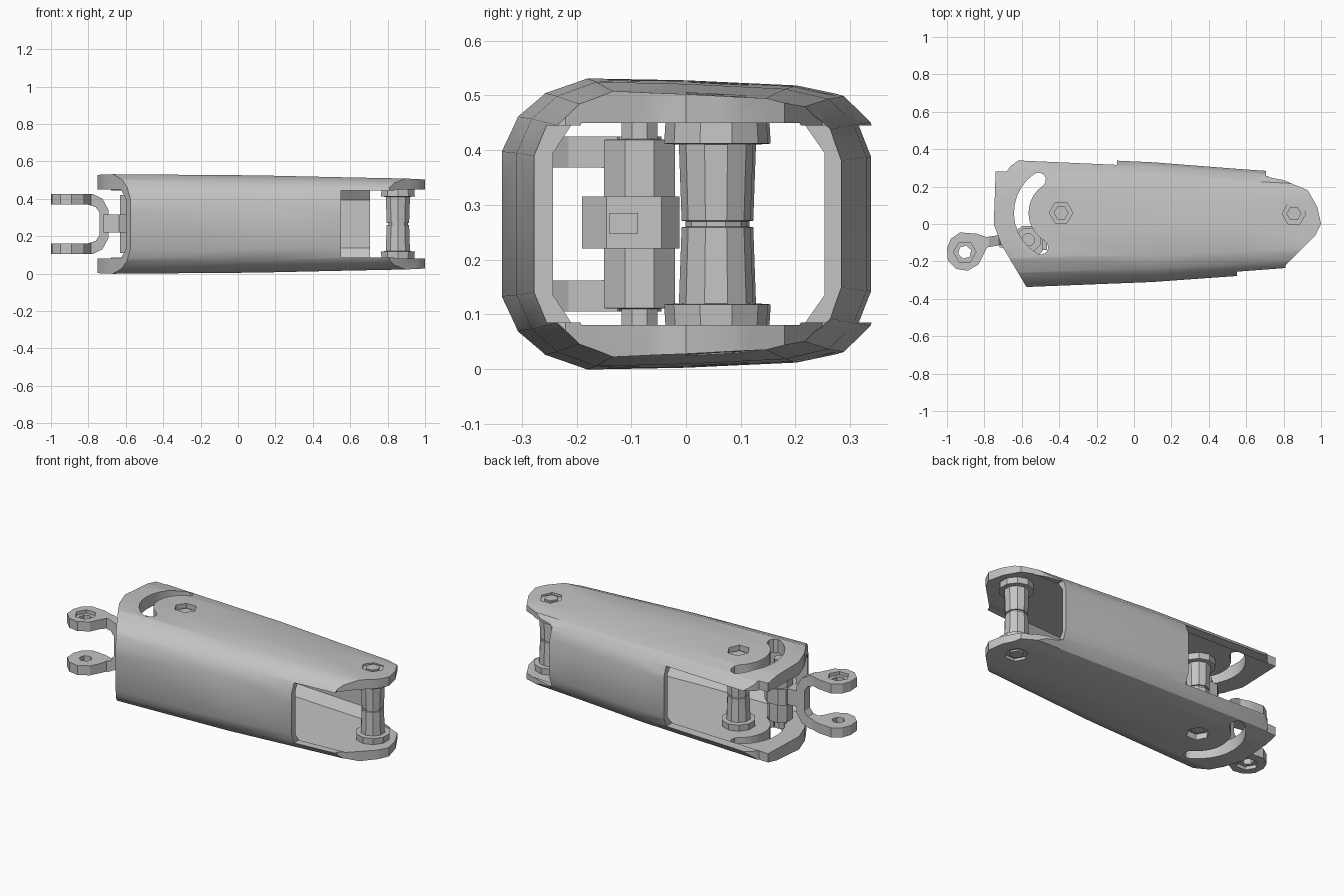
import bpy, bmesh, math

cube = bpy.data.objects.get("Cube")
if cube:
    bpy.data.objects.remove(cube)

GREY = (0.55, 0.55, 0.55, 1)
metal = bpy.data.materials.new("plain grey")
metal.use_nodes = True
metal.diffuse_color = GREY
metal.node_tree.nodes["Principled BSDF"].inputs["Base Color"].default_value = GREY

MID = 0.265  # height of the horizontal mirror plane


def loft(name, rings):
    """Closed solid through rings of equal length."""
    bm = bmesh.new()
    loops = [[bm.verts.new(p) for p in ring] for ring in rings]
    n = len(loops[0])
    for a, b in zip(loops, loops[1:]):
        for i in range(n):
            j = (i + 1) % n
            bm.faces.new((a[i], a[j], b[j], b[i]))
    bm.faces.new(loops[0])
    bm.faces.new(loops[-1])
    bmesh.ops.triangulate(bm, faces=bm.faces)
    bmesh.ops.recalc_face_normals(bm, faces=bm.faces)
    if bm.calc_volume(signed=True) < 0:
        bmesh.ops.reverse_faces(bm, faces=bm.faces)
    mesh = bpy.data.meshes.new(name)
    bm.to_mesh(mesh)
    bm.free()
    mesh.materials.append(metal)
    obj = bpy.data.objects.new(name, mesh)
    bpy.context.collection.objects.link(obj)
    return obj


def prism(name, outline, z0, z1):
    return loft(name, [[(x, y, z) for x, y in outline] for z in (z0, z1)])


def box(name, lo, hi):
    outline = [(lo[0], lo[1]), (hi[0], lo[1]), (hi[0], hi[1]), (lo[0], hi[1])]
    return prism(name, outline, lo[2], hi[2])


def ngon(c, r, n, turn=0.0):
    return [(c[0] + r * math.cos(turn + math.tau * i / n),
             c[1] + r * math.sin(turn + math.tau * i / n)) for i in range(n)]


def turned(name, c, steps, n=8):
    """Stacked radii (z, r) about a vertical axis."""
    return loft(name, [[(x, y, z) for x, y in ngon(c, r, n, math.pi / n)] for z, r in steps])


def volume(obj):
    bm = bmesh.new()
    bm.from_mesh(obj.data)
    result = bm.calc_volume()
    bm.free()
    return result


def boolean(obj, tool, operation="DIFFERENCE"):
    """Cut with the sturdiest solver that gives a plausible solid."""
    before, original = volume(obj), obj.data.copy()
    bpy.context.view_layer.objects.active = obj
    for solver in ("MANIFOLD", "EXACT", "FLOAT"):
        mod = obj.modifiers.new("cut", "BOOLEAN")
        mod.object = tool
        mod.operation = operation
        mod.solver = solver
        bpy.ops.object.modifier_apply(modifier=mod.name)
        if before * .05 < volume(obj) < before * .99999:
            break
        obj.data = original.copy()
    bpy.data.objects.remove(tool)


def smooth(obj, angle):
    bpy.ops.object.select_all(action="DESELECT")
    obj.select_set(True)
    bpy.context.view_layer.objects.active = obj
    bpy.ops.object.shade_smooth_by_angle(angle=math.radians(angle))


def section(x, half, front, back, height):
    """Mirror an upper half profile and scale it to one station."""
    full = half + [(y, -z) for y, z in reversed(half)]
    return [(x, y * (front if y < 0 else back), MID + z * height) for y, z in full]


# Housing: tapered rounded tube, trimmed to its outline before hollowing
OUTER = [(-1, .5), (-.91, .74), (-.76, .9), (-.53, 1), (0, .985),
         (.55, .95), (.79, .88), (.93, .7), (1, .47)]
INNER = [(-1, .7), (-.85, 1), (.85, 1), (1, .7)]
STATIONS = [(-.78, .345, .37, .267), (.1, .31, .33, .26), (.55, .278, .295, .25), (1.05, .24, .26, .24)]
housing = loft("housing", [section(x, OUTER, f, b, h) for x, f, b, h in STATIONS])
plan = [(-.74, .28), (-.68, .28), (-.66, .31), (-.61, .345), (-.6, .5), (.7, .5), (.72, .25),
        (.8, .235), (.93, .18), (.98, .09), (1, 0), (.97, -.06), (.81, -.22), (.81, -.5),
        (-.57, -.5), (-.57, -.345), (-.71, -.11), (-.75, 0), (-.745, .13)]
boolean(housing, prism("plan", plan, -.2, .8), "INTERSECT")
boolean(housing, loft("hollow", [section(x * 1.1, INNER, f - .038, b - .035, .185)
                                 for x, f, b, h in STATIONS]))

# Openings in the long walls
for lo_x, hi_x, lo_y, hi_y in ((.55, 1.2, -.6, -.1), (-1, -.09, .12, .6), (.705, 1.2, .1, .6)):
    boolean(housing, box("opening", (lo_x, lo_y, MID - .18), (hi_x, hi_y, MID + .18)))

# Curved guide slot through both plates
PIVOT, END = (-.39, .06), (.855, .055)


def arc(radius, start, stop, count, c=PIVOT):
    return [(c[0] + radius * math.cos(math.radians(start + (stop - start) * i / count)),
             c[1] + radius * math.sin(math.radians(start + (stop - start) * i / count)))
            for i in range(count + 1)]


tip_a, tip_b = arc(.213, 124, 240, 1)
slot = arc(.252, 124, 240, 10) + arc(.039, 270, 390, 3, tip_b)
slot += arc(.174, 240, 124, 10) + arc(.039, -26, 94, 3, tip_a)
boolean(housing, prism("slot", slot, -.2, .8))

# Hexagonal bolt recesses with heads inside
for c in (PIVOT, END):
    boolean(housing, prism("recess_top", ngon(c, .063, 6), .492, .8))
    boolean(housing, prism("recess_bottom", ngon(c, .063, 6), -.2, .04))
    for name, lo, hi in (("top", .485, .502), ("bottom", .03, .05)):
        prism("bolt_head_" + name, ngon(c, .04, 6), lo, hi)
smooth(housing, 32)


def mirrored_steps(steps):
    """Extend the lower half of a turned profile to the upper half."""
    return steps + [(2 * MID - z, r) for z, r in reversed(steps)]


# End pin and pivot pin with flanges and a centre groove
for name, c in (("end_pin", END), ("pivot_pin", PIVOT)):
    turned(name, c, mirrored_steps([(.07, .092), (.118, .095), (.12, .068), (.259, .063), (.26, .056)]), 10)

# Guide pin riding in the slot
GUIDE = (-.565, -.085)
turned("guide_pin", GUIDE, mirrored_steps([(.06, .036), (.11, .036), (.111, .07), (.215, .07)]), 8)
collar = [(-.635, -.14), (-.6, -.19), (-.53, -.19), (-.49, -.145),
          (-.49, -.045), (-.53, -.012), (-.6, -.012), (-.635, -.04)]
prism("guide_collar", collar, .22, .315)
box("collar_bolt", (-.5, -.14, .247), (-.465, -.088, .285))

# Stem joining the collar to the fork
prism("fork_stem", [(-.72, -.125), (-.6, -.13), (-.6, -.05), (-.72, -.06)], .22, .315)

# Fork: U profile trimmed to its plan, then drilled
EYE = (-.905, -.15)
upper_out = [(-1.1, .16), (-.775, .16), (-.725, .135), (-.692, .075)]
upper_in = [(-.74, .06), (-.76, .09), (-.8, .103), (-1.1, .103)]
u_half = upper_out + [(x, -z) for x, z in reversed(upper_out)]
u_half += [(x, -z) for x, z in reversed(upper_in)] + upper_in
fork = loft("fork", [[(x, y, MID + z) for x, z in u_half] for y in (-.4, .1)])
fork_plan = [(-.69, -.055), (-.79, -.07), (-.84, -.052), (-.93, -.045), (-.98, -.08), (-1, -.13),
             (-.995, -.195), (-.95, -.24), (-.89, -.25), (-.83, -.215), (-.785, -.125), (-.69, -.108)]
boolean(fork, prism("fork_plan", fork_plan, -.2, .8), "INTERSECT")
boolean(fork, prism("eye_hole", ngon(EYE, .036, 6, .3), -.2, .8))
boolean(fork, prism("eye_recess_top", ngon(EYE, .06, 6), MID + .14, .8))
boolean(fork, prism("eye_recess_bottom", ngon(EYE, .06, 6), -.2, MID - .14))
smooth(fork, 20)
